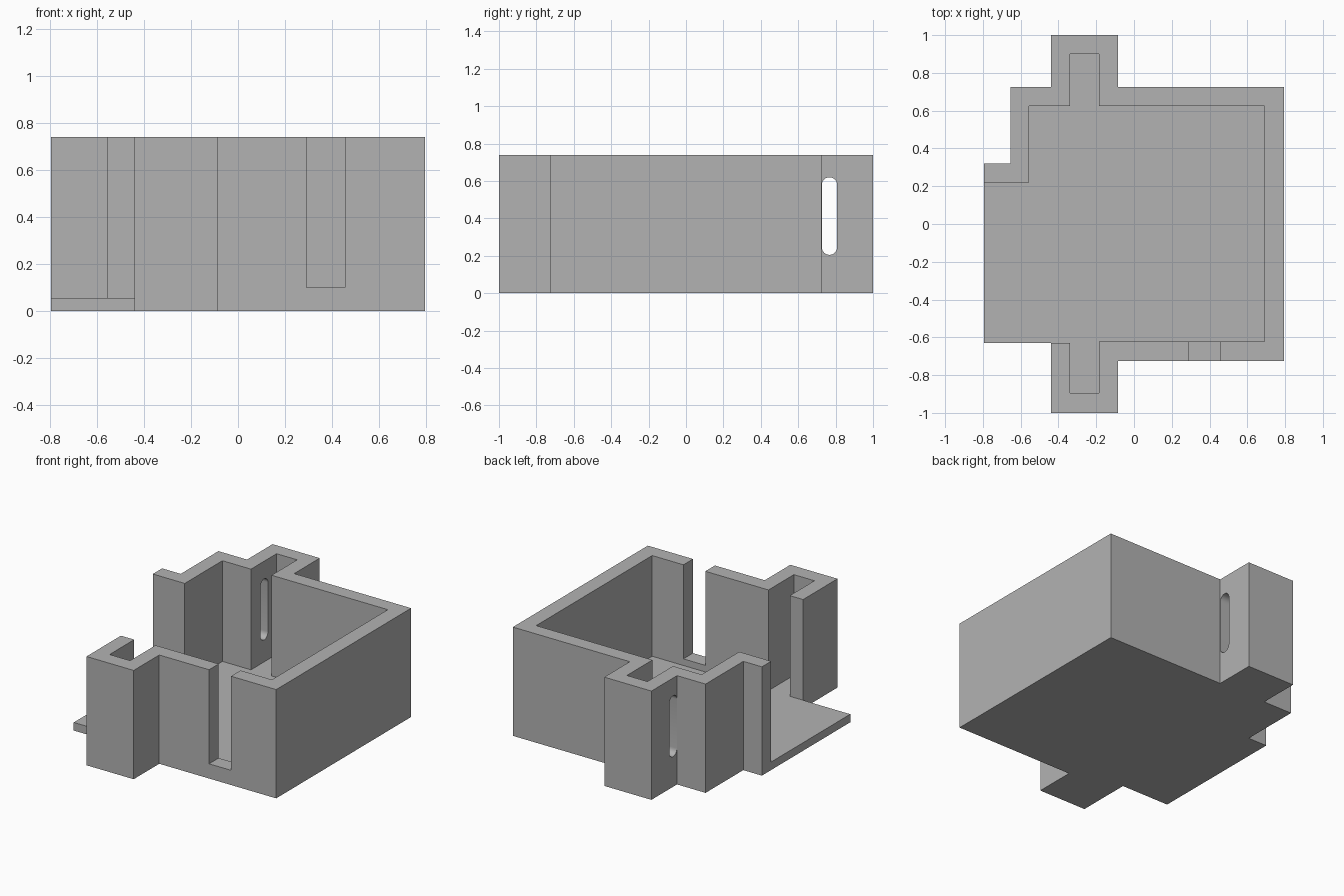
import bpy, bmesh, math
from mathutils import Matrix

if "Cube" in bpy.data.objects:
    bpy.data.objects.remove(bpy.data.objects["Cube"], do_unlink=True)

HEIGHT, FLOOR = 0.74, 0.055

grey = bpy.data.materials.new("light grey plastic")
grey.use_nodes = True
COLOUR = (0.45, 0.45, 0.45, 1)
grey.diffuse_color = COLOUR
grey.node_tree.nodes["Principled BSDF"].inputs["Base Color"].default_value = COLOUR


def prism(name, profile, low, high, turn=None):
    """Extrude a flat profile from low to high along z, optionally turned."""
    bm = bmesh.new()
    face = bm.faces.new([bm.verts.new((x, y, low)) for x, y in profile])
    top = bmesh.ops.extrude_face_region(bm, geom=[face])["geom"]
    bmesh.ops.translate(bm, vec=(0, 0, high - low),
                        verts=[v for v in top if isinstance(v, bmesh.types.BMVert)])
    if turn:
        bm.transform(turn)
    bmesh.ops.recalc_face_normals(bm, faces=bm.faces)
    mesh = bpy.data.meshes.new(name)
    bm.to_mesh(mesh)
    bm.free()
    mesh.materials.append(grey)
    obj = bpy.data.objects.new(name, mesh)
    bpy.context.collection.objects.link(obj)
    return obj


def cut(body, cutter):
    """Subtract a cutter from the body and discard it."""
    cutter.hide_render = True
    bpy.context.view_layer.objects.active = body
    mod = body.modifiers.new("cut", "BOOLEAN")
    mod.operation, mod.solver, mod.object = "DIFFERENCE", "EXACT", cutter
    bpy.ops.object.modifier_apply(modifier=mod.name)
    bpy.data.objects.remove(cutter, do_unlink=True)


# Solid outline of the housing with its two side lugs
housing = prism("open_housing", [
    (-0.795, -0.63), (-0.44, -0.63), (-0.44, -1), (-0.085, -1),
    (-0.085, -0.725), (0.795, -0.725), (0.795, 0.725), (-0.085, 0.725),
    (-0.085, 1), (-0.44, 1), (-0.44, 0.725), (-0.655, 0.725),
    (-0.655, 0.32), (-0.795, 0.32)], 0, HEIGHT)

# Cavity above the floor, open at the side and the front corner
cut(housing, prism("cavity_cutter", [
    (-0.9, 0.22), (-0.555, 0.22), (-0.555, 0.625), (-0.34, 0.625),
    (-0.34, 0.9), (-0.185, 0.9), (-0.185, 0.625), (0.69, 0.625),
    (0.69, -0.622), (-0.185, -0.622), (-0.185, -0.895), (-0.34, -0.895),
    (-0.34, -0.63), (-0.44, -0.63), (-0.9, -0.7)], FLOOR, HEIGHT + 0.2))

# Tall notch in the front wall
cut(housing, prism("notch_cutter", [
    (0.29, -0.8), (0.455, -0.8), (0.455, -0.5), (0.29, -0.5)], 0.1, HEIGHT + 0.2))

# Rounded strap slots through both walls of each lug
RADIUS, STEPS = 0.041, 12
to_x = Matrix(((0, 0, 1, 0), (1, 0, 0, 0), (0, 1, 0, 0), (0, 0, 0, 1)))
for side in (-1, 1):
    slot = []
    for centre, start in ((0.579, 0), (0.246, math.pi)):
        for i in range(STEPS + 1):
            a = start + math.pi * i / STEPS
            slot.append((side * 0.767 + RADIUS * math.cos(a),
                         centre + RADIUS * math.sin(a)))
    cut(housing, prism("slot_cutter", slot, -0.6, 0.1, to_x))

# Smooth only the slot ends
bpy.ops.object.select_all(action="DESELECT")
housing.select_set(True)
bpy.context.view_layer.objects.active = housing
bpy.ops.object.shade_smooth_by_angle(angle=math.radians(30))
